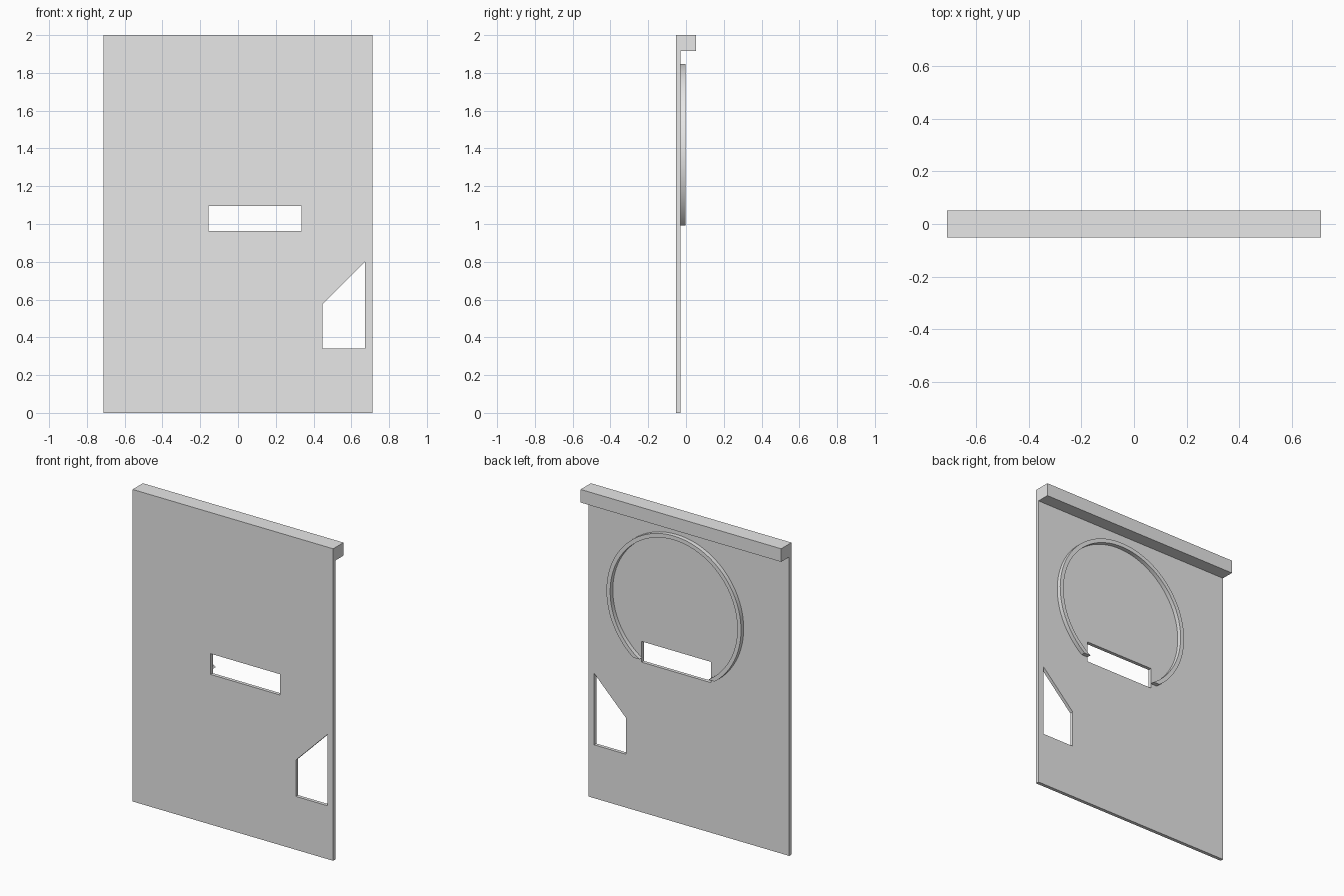
import bpy, bmesh
from math import asin, cos, sin, pi, radians
from mathutils import Matrix

cube = bpy.data.objects.get("Cube")
if cube:
    bpy.data.objects.remove(cube, do_unlink=True)

GREY = (0.8, 0.8, 0.8, 1.0)
grey = bpy.data.materials.new("plain_grey")
grey.use_nodes = True
grey.diffuse_color = GREY
next(n for n in grey.node_tree.nodes
     if n.type == 'BSDF_PRINCIPLED').inputs["Base Color"].default_value = GREY

HALF_WIDTH, HEIGHT = 0.711, 2.0
FRONT, PANEL_BACK, RING_BACK, RAIL_BACK = -0.052, -0.03, -0.003, 0.052


def plate(name, outlines, y0, y1):
    """Extrude closed x-z outlines from y0 to y1; inner outlines become holes."""
    curve = bpy.data.curves.new(name + "_profile", 'CURVE')
    curve.dimensions = '2D'
    curve.fill_mode = 'BOTH'
    curve.extrude = (y1 - y0) / 2
    for points in outlines:
        spline = curve.splines.new('POLY')
        spline.points.add(len(points) - 1)
        for p, (x, z) in zip(spline.points, points):
            p.co = (x, z, 0, 1)
        spline.use_cyclic_u = True
    helper = bpy.data.objects.new(name + "_profile", curve)
    bpy.context.scene.collection.objects.link(helper)
    graph = bpy.context.evaluated_depsgraph_get()
    mesh = bpy.data.meshes.new_from_object(helper.evaluated_get(graph))
    bpy.data.objects.remove(helper, do_unlink=True)
    bpy.data.curves.remove(curve)

    # Stand the profile upright and weld it into one solid
    mesh.transform(Matrix.Translation((0, (y0 + y1) / 2, 0))
                   @ Matrix.Rotation(radians(90), 4, 'X'))
    bm = bmesh.new()
    bm.from_mesh(mesh)
    bmesh.ops.remove_doubles(bm, verts=bm.verts, dist=1e-5)
    bmesh.ops.recalc_face_normals(bm, faces=bm.faces)
    for f in bm.faces:
        f.smooth = False
    bm.to_mesh(mesh)
    bm.free()
    mesh.name = name
    mesh.materials.clear()
    mesh.materials.append(grey)
    obj = bpy.data.objects.new(name, mesh)
    bpy.context.scene.collection.objects.link(obj)
    return obj


def rect(x0, x1, z0, z1):
    return [(x0, z0), (x1, z0), (x1, z1), (x0, z1)]


def arc(cx, cz, radius, floor, steps=96):
    """Arc over the top of a circle, ending at height floor on both sides."""
    a = asin((floor - cz) / radius)
    angles = [a + (pi - 2 * a) * i / steps for i in range(steps + 1)]
    return [(cx + radius * cos(t), cz + radius * sin(t)) for t in angles]


# Panel with a slot and a slant-topped opening
slot = rect(-0.157, 0.335, 0.962, 1.095)
slanted_opening = [(0.447, 0.342), (0.672, 0.342), (0.672, 0.80), (0.447, 0.575)]
plate("panel", [rect(-HALF_WIDTH, HALF_WIDTH, 0, HEIGHT), slot, slanted_opening],
      FRONT, PANEL_BACK)

# Rail along the top of the back
plate("top_rail", [rect(-HALF_WIDTH, HALF_WIDTH, 1.916, HEIGHT)],
      PANEL_BACK, RAIL_BACK)

# Open ring on the back, cut level above the slot's lower edge
outer = arc(0.089, 1.37, 0.477, 0.991)
inner = arc(0.089, 1.37, 0.451, 0.991)
ring = plate("back_ring", [outer + inner[::-1]], PANEL_BACK, RING_BACK)
bpy.ops.object.select_all(action='DESELECT')
ring.select_set(True)
bpy.context.view_layer.objects.active = ring
bpy.ops.object.shade_smooth_by_angle(angle=radians(30))
